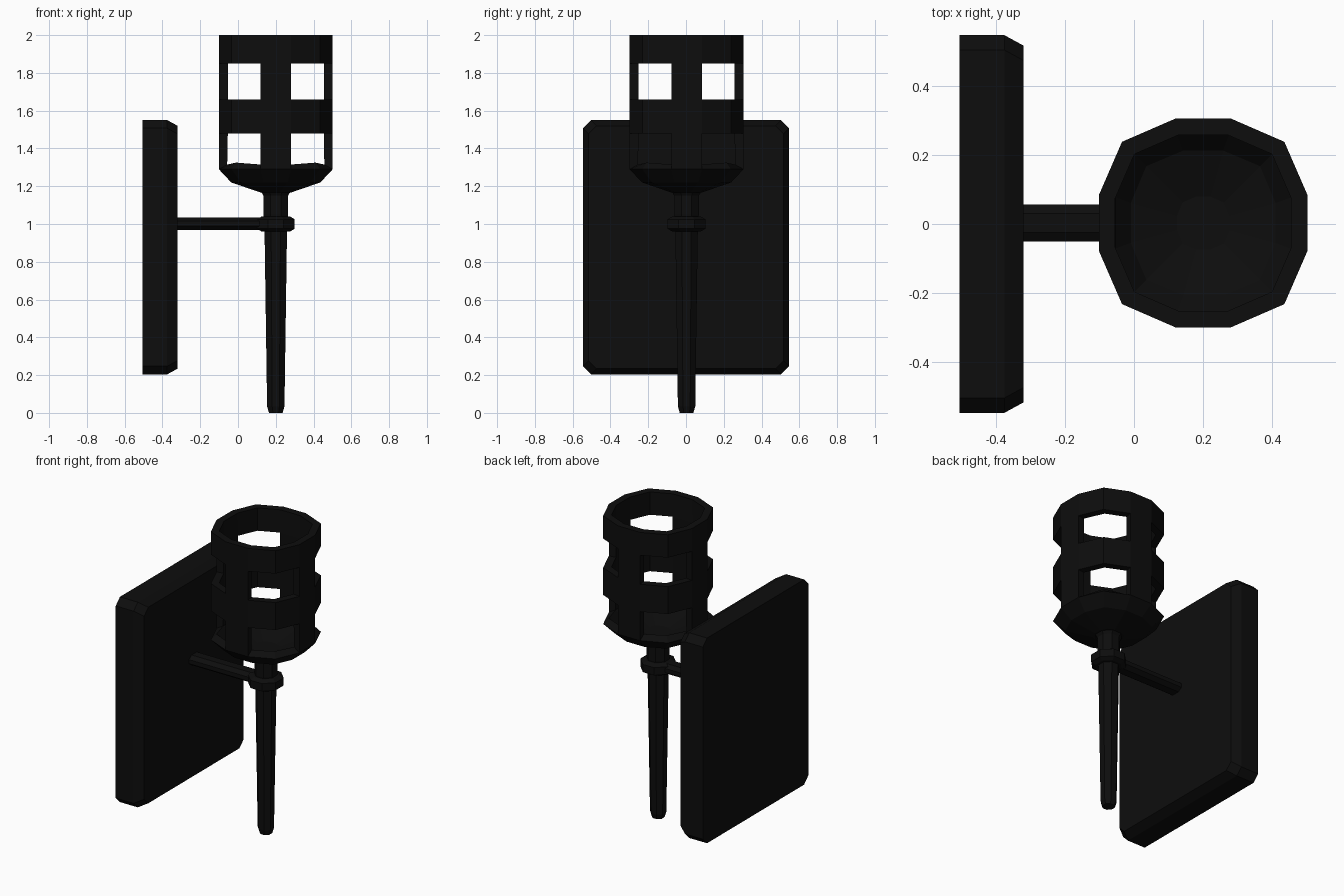
import bpy, math

if "Cube" in bpy.data.objects:
    bpy.data.objects.remove(bpy.data.objects["Cube"])

mat = bpy.data.materials.new("black iron")
mat.diffuse_color = (0.004, 0.004, 0.004, 1)
mat.use_nodes = True
mat.node_tree.nodes["Principled BSDF"].inputs["Base Color"].default_value = mat.diffuse_color


def loft(name, rings, skip=None, cap_start=True, cap_end=True):
    """Skin a list of equally long rings of points into one flat-shaded object."""
    n = len(rings[0])
    verts = [p for r in rings for p in r]
    faces = []
    for k in range(len(rings) - 1):
        for i in range(n):
            if skip and skip(k, i):
                continue
            j = (i + 1) % n
            faces.append((k * n + i, k * n + j, (k + 1) * n + j, (k + 1) * n + i))
    if cap_start:
        faces.append(tuple(reversed(range(n))))
    if cap_end:
        faces.append(tuple(range((len(rings) - 1) * n, len(rings) * n)))
    me = bpy.data.meshes.new(name)
    me.from_pydata(verts, [], faces)
    me.materials.append(mat)
    ob = bpy.data.objects.new(name, me)
    bpy.context.collection.objects.link(ob)
    return ob


CX, CY = 0.2, 0.003


def octagon(a, z):
    r = a / math.cos(math.pi / 8)
    return [(CX + r * math.cos((i + .5) * math.pi / 4),
             CY + r * math.sin((i + .5) * math.pi / 4), z) for i in range(8)]


def basket_ring(a, z):
    # twelve sides, diagonal corners pushed out a little
    pts = []
    for i in range(12):
        t = math.radians(-15 + 30 * i)
        r = a * (1.095 if i % 3 == 2 else 1.03)
        pts.append((CX + r * math.cos(t), CY + r * math.sin(t), z))
    return pts


# fire basket: bowl, two bands and four posts, windows on the diagonals
A = 0.303
levels = [(0.085, 1.168), (0.237, 1.22), (A, 1.29), (A, 1.48),
          (A, 1.66), (A, 1.85), (A, 2.0)]
basket = loft("fire_basket", [basket_ring(a, z) for a, z in levels],
              skip=lambda k, i: k in (2, 4) and i % 3 != 0, cap_end=False)
mod = basket.modifiers.new("thickness", 'SOLIDIFY')
mod.thickness = 0.047
mod.offset = -1
mod.use_even_offset = True

# tapered handle
loft("handle", [octagon(a, z) for a, z in
                [(0.036, 0), (0.046, 0.035), (0.06, 1.0), (0.065, 1.05),
                 (0.065, 1.15), (0.083, 1.18)]])

# collar holding the handle
loft("collar", [octagon(a, z) for a, z in
                [(0.075, 0.96), (0.1, 0.975), (0.1, 1.025), (0.075, 1.04)]])


# bracket arm, flattened octagonal bar
def arm_section(x):
    return [(x, CY + 0.054 * c, 1.002 + 0.033 * s) for c, s in
            [(1, -.4), (1, .4), (.5, 1), (-.5, 1), (-1, .4), (-1, -.4), (-.5, -1), (.5, -1)]]


loft("bracket_arm", [arm_section(-0.36), arm_section(0.15)])


# wall plate with cut corners and a chamfered front
def plate_section(x, inset):
    h, v, c = 0.546 - inset, 0.673 - inset, 0.043
    return [(x, y, 0.877 + z) for y, z in
            [(h, -v + c), (h, v - c), (h - c, v), (-h + c, v),
             (-h, v - c), (-h, -v + c), (-h + c, -v), (h - c, -v)]]


loft("wall_plate", [plate_section(-0.505, 0), plate_section(-0.375, 0),
                    plate_section(-0.32, 0.03)])
